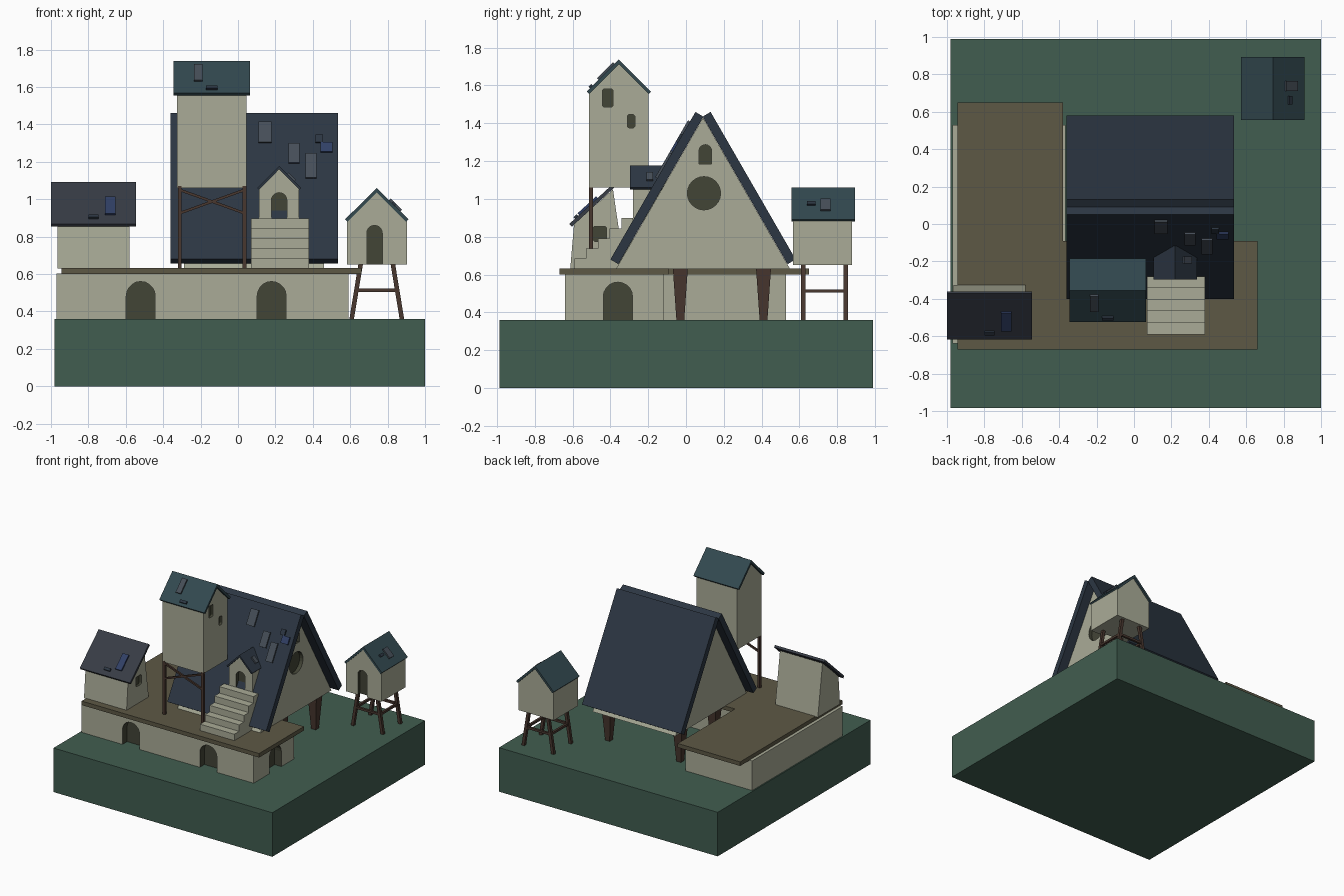
import bpy, bmesh, math
from mathutils import Vector, Matrix

if "Cube" in bpy.data.objects:
    bpy.data.objects.remove(bpy.data.objects["Cube"])


def material(name, rgb):
    m = bpy.data.materials.new(name)
    m.diffuse_color = (*rgb, 1)
    m.use_nodes = True
    m.node_tree.nodes["Principled BSDF"].inputs["Base Color"].default_value = m.diffuse_color
    return m


STONE = material("stone", (0.40, 0.41, 0.31))
GRASS = material("grass", (0.053, 0.11, 0.08))
DECK = material("deck", (0.11, 0.098, 0.06))
WOOD = material("wood", (0.065, 0.038, 0.028))
NAVY = material("navy_roof", (0.025, 0.037, 0.055))
TEAL = material("teal_roof", (0.032, 0.065, 0.078))
SLATE = material("slate_roof", (0.038, 0.045, 0.06))
DARK = material("opening", (0.055, 0.058, 0.037))
GREY_TILE = material("grey_tile", (0.06, 0.075, 0.095))
BLUE_TILE = material("blue_tile", (0.03, 0.05, 0.13))


def finish(name, bm, mat):
    bmesh.ops.recalc_face_normals(bm, faces=bm.faces[:])
    me = bpy.data.meshes.new(name)
    bm.to_mesh(me)
    bm.free()
    me.materials.append(mat)
    ob = bpy.data.objects.new(name, me)
    bpy.context.collection.objects.link(ob)
    return ob


def prism(name, pts, axis, a, b, mat):
    """Extrude a 2D outline along an axis from a to b."""
    def place(p, t):
        return {'x': (t, p[0], p[1]), 'y': (p[0], t, p[1]), 'z': (p[0], p[1], t)}[axis]
    bm = bmesh.new()
    lo = [bm.verts.new(place(p, a)) for p in pts]
    hi = [bm.verts.new(place(p, b)) for p in pts]
    bm.faces.new(lo)
    bm.faces.new(hi)
    n = len(pts)
    for i in range(n):
        j = (i + 1) % n
        bm.faces.new((lo[i], lo[j], hi[j], hi[i]))
    return finish(name, bm, mat)


def rect(x0, y0, x1, y1):
    return [(x0, y0), (x1, y0), (x1, y1), (x0, y1)]


def beam(name, p, q, w0, w1, mat=WOOD):
    """Square post from p to q, width w0 to w1."""
    p, q = Vector(p), Vector(q)
    d = q - p
    bm = bmesh.new()
    bmesh.ops.create_cone(bm, cap_ends=True, segments=4, radius1=w0 / math.sqrt(2),
                          radius2=w1 / math.sqrt(2), depth=d.length)
    # turn so that the sides lie square to the axes
    bm.verts.ensure_lookup_table()
    v = bm.verts[0].co
    turn = Matrix.Rotation(math.pi / 4 - math.atan2(v.y, v.x), 4, 'Z')
    bm.transform(Matrix.Translation((p + q) / 2) @ d.to_track_quat('Z', 'Y').to_matrix().to_4x4() @ turn)
    return finish(name, bm, mat)


def arch(c, z0, z1, w, n=10):
    r = w / 2
    return [(c - r, z0), (c + r, z0)] + [
        (c + r * math.cos(math.pi * i / n), z1 - r + r * math.sin(math.pi * i / n)) for i in range(n + 1)]


def rounded(y0, z0, y1, z1, r=0.013):
    pts = []
    for k, (cx, cz) in enumerate([(y1 - r, z1 - r), (y0 + r, z1 - r), (y0 + r, z0 + r), (y1 - r, z0 + r)]):
        for i in range(4):
            t = math.pi / 2 * (k + i / 3)
            pts.append((cx + r * math.cos(t), cz + r * math.sin(t)))
    return pts


def cut(ob, name, pts, axis, face, depth):
    """Dark recess behind the wall plane at 'face'; the sign of depth points inward."""
    c = prism(name + "_cutter", pts, axis, face - math.copysign(0.05, depth), face + depth, DARK)
    c.hide_render = True
    c.display_type = 'WIRE'
    m = ob.modifiers.new(name, 'BOOLEAN')
    m.operation, m.object, m.solver = 'DIFFERENCE', c, 'EXACT'
    m.material_mode = 'TRANSFER'


def tile(name, e, r, z0, z1, axis, a, b, mat, thick=0.012):
    """Loose slate lying on the slope from eave e to ridge r."""
    e, r = Vector(e), Vector(r)
    d = (r - e).normalized()
    n = Vector((-d.y, d.x)) * math.copysign(thick, d.x)
    p, q = (e + (r - e) * ((z - e.y) / (r.y - e.y)) for z in (z0, z1))
    prism(name, [p - n * .3, q - n * .3, q + n, p + n], axis, a, b, mat)


def chevron(c, half, z_eave, z_ridge, t):
    return [(c - half, z_eave), (c, z_ridge), (c + half, z_eave),
            (c + half - t * .7, z_eave - t * .7), (c, z_ridge - t * 1.4), (c - half + t * .7, z_eave - t * .7)]


def gabled(c, half, z0, z_eave, z_ridge):
    return [(c - half, z0), (c + half, z0), (c + half, z_eave), (c, z_ridge), (c - half, z_eave)]


# ground block
prism("ground_block", rect(-0.98, -0.985, 1.0, 0.99), 'z', 0, 0.36, GRASS)

# L-shaped stone plinth with arches, and its deck
plinth = prism("stone_plinth", [(-0.97, -0.64), (0.59, -0.64), (0.59, -0.12), (-0.365, -0.12),
                                (-0.365, 0.53), (-0.97, 0.53)], 'z', 0.355, 0.602, STONE)
for i, x in enumerate((-0.52, 0.18)):
    cut(plinth, f"front_arch_{i}", arch(x, 0.3, 0.56, 0.155), 'y', -0.64, 0.06)
cut(plinth, "side_arch", arch(-0.36, 0.3, 0.56, 0.155), 'x', 0.59, -0.06)
prism("deck", [(-0.945, -0.67), (0.66, -0.67), (0.66, -0.09), (-0.38, -0.09),
               (-0.38, 0.65), (-0.945, 0.65)], 'z', 0.60, 0.633, DECK)

# steep main house on tapered posts
house = prism("main_house", [(-0.37, 0.63), (0.55, 0.63), (0.09, 1.43)], 'x', -0.29, 0.46, STONE)
cut(house, "round_window", [(0.095 + 0.088 * math.cos(math.tau * i / 24), 1.03 + 0.088 * math.sin(math.tau * i / 24))
                            for i in range(24)], 'x', 0.46, -0.03)
cut(house, "attic_window", arch(0.102, 1.185, 1.287, 0.066), 'x', 0.46, -0.03)
for name, s in (("front", 1), ("back", -1)):
    prism(f"main_roof_{name}", [(0.09 + s * (y - 0.09), z) for y, z in
          ((-0.40, 0.68), (0.05, 1.46), (0.092, 1.435), (-0.357, 0.655))], 'x', -0.36, 0.535, NAVY)
for i, x in enumerate((-0.235, 0.41)):
    for j, y in enumerate((-0.03, 0.41)):
        beam(f"house_post_{i}{j}", (x, y, 0.35), (x, y, 0.64), 0.04, 0.08)
for i, (x0, x1, z0, z1, m) in enumerate(((0.11, 0.18, 1.30, 1.41, GREY_TILE), (0.27, 0.33, 1.19, 1.295, GREY_TILE),
                                         (0.36, 0.42, 1.11, 1.24, GREY_TILE), (0.44, 0.505, 1.25, 1.30, BLUE_TILE),
                                         (0.415, 0.455, 1.30, 1.34, NAVY))):
    tile(f"main_slate_{i}", (-0.40, 0.68), (0.05, 1.46), z0, z1, 'x', x0, x1, m)

# tower standing on two legs with a cross brace
tower = prism("tower", gabled(-0.355, 0.157, 1.06, 1.555, 1.72), 'x', -0.325, 0.045, STONE)
cut(tower, "tower_window_upper", rounded(-0.442, 1.485, -0.385, 1.582), 'x', 0.045, -0.02)
cut(tower, "tower_window_lower", rounded(-0.31, 1.375, -0.27, 1.447), 'x', 0.045, -0.02)
prism("tower_roof", chevron(-0.355, 0.17, 1.568, 1.738, 0.018), 'x', -0.345, 0.063, TEAL)
for i, x in enumerate((-0.312, 0.035)):
    beam(f"tower_leg_{i}", (x, -0.503, 0.63), (x, -0.503, 1.07), 0.02, 0.02)
    beam(f"tower_brace_{i}", (x, -0.503, 0.925), (-0.277 - x, -0.503, 1.05), 0.014, 0.014)
tile("tower_slate_0", (-0.525, 1.568), (-0.355, 1.738), 1.63, 1.715, 'x', -0.235, -0.19, GREY_TILE)
tile("tower_slate_1", (-0.525, 1.568), (-0.355, 1.738), 1.585, 1.60, 'x', -0.17, -0.11, NAVY)

# dormer entrance with stairs
dormer = prism("dormer", gabled(0.22, 0.107, 0.88, 1.06, 1.165), 'y', -0.28, -0.10, STONE)
cut(dormer, "dormer_door", arch(0.22, 0.87, 1.035, 0.083), 'y', -0.28, 0.03)
prism("dormer_roof", chevron(0.22, 0.117, 1.06, 1.178, 0.013), 'y', -0.297, -0.118, NAVY)
tile("dormer_slate", (0.337, 1.06), (0.22, 1.178), 1.095, 1.135, 'y', -0.21, -0.175, GREY_TILE)
steps = []
for i in range(5):
    y = -0.59 + 0.062 * i
    steps += [(y, 0.632 + 0.0532 * i), (y, 0.632 + 0.0532 * (i + 1))]
steps += [(-0.28, 0.898), (-0.28, 0.632)]
prism("stairs", steps, 'x', 0.07, 0.38, STONE)

# lean-to shed with leaning walls
shed = prism("shed", [(-0.612, 0.63), (-0.325, 0.63), (-0.386, 1.05), (-0.592, 0.868)], 'x', -0.965, -0.58, STONE)
cut(shed, "shed_window", rounded(-0.492, 0.775, -0.42, 0.855), 'x', -0.58, -0.02)
E, R = (-0.617, 0.868), (-0.372, 1.092)
prism("shed_roof", [E, R, (-0.36, 1.078), (-0.604, 0.853)], 'x', -1.0, -0.545, SLATE)
tile("shed_slate_0", E, R, 0.915, 1.005, 'x', -0.71, -0.655, BLUE_TILE)
tile("shed_slate_1", E, R, 0.895, 0.91, 'x', -0.80, -0.745, NAVY)

# little hut on splayed stilts
hut = prism("hut", gabled(0.743, 0.16, 0.65, 0.89, 1.043), 'y', 0.565, 0.877, STONE)
cut(hut, "hut_door", arch(0.73, 0.64, 0.86, 0.083), 'y', 0.565, 0.03)
prism("hut_roof", chevron(0.742, 0.17, 0.892, 1.06, 0.018), 'y', 0.557, 0.893, TEAL)
for i, (y0, y1, z0, z1) in enumerate(((0.64, 0.685, 0.965, 0.98), (0.71, 0.765, 0.935, 0.995))):
    tile(f"hut_slate_{i}", (0.912, 0.892), (0.742, 1.06), z0, z1, 'y', y0, y1, GREY_TILE if i else NAVY)
for i, y in enumerate((0.62, 0.845)):
    for j, s in enumerate((-1, 1)):
        beam(f"hut_leg_{i}{j}", (0.742 + s * 0.135, y, 0.355), (0.742 + s * 0.085, y, 0.66), 0.024, 0.024)
    beam(f"hut_cross_bar_{i}", (0.634, y, 0.513), (0.85, y, 0.513), 0.018, 0.018)
for j, s in enumerate((-1, 1)):
    x = 0.742 + s * 0.109
    beam(f"hut_side_bar_{j}", (x, 0.62, 0.513), (x, 0.845, 0.513), 0.018, 0.018)
